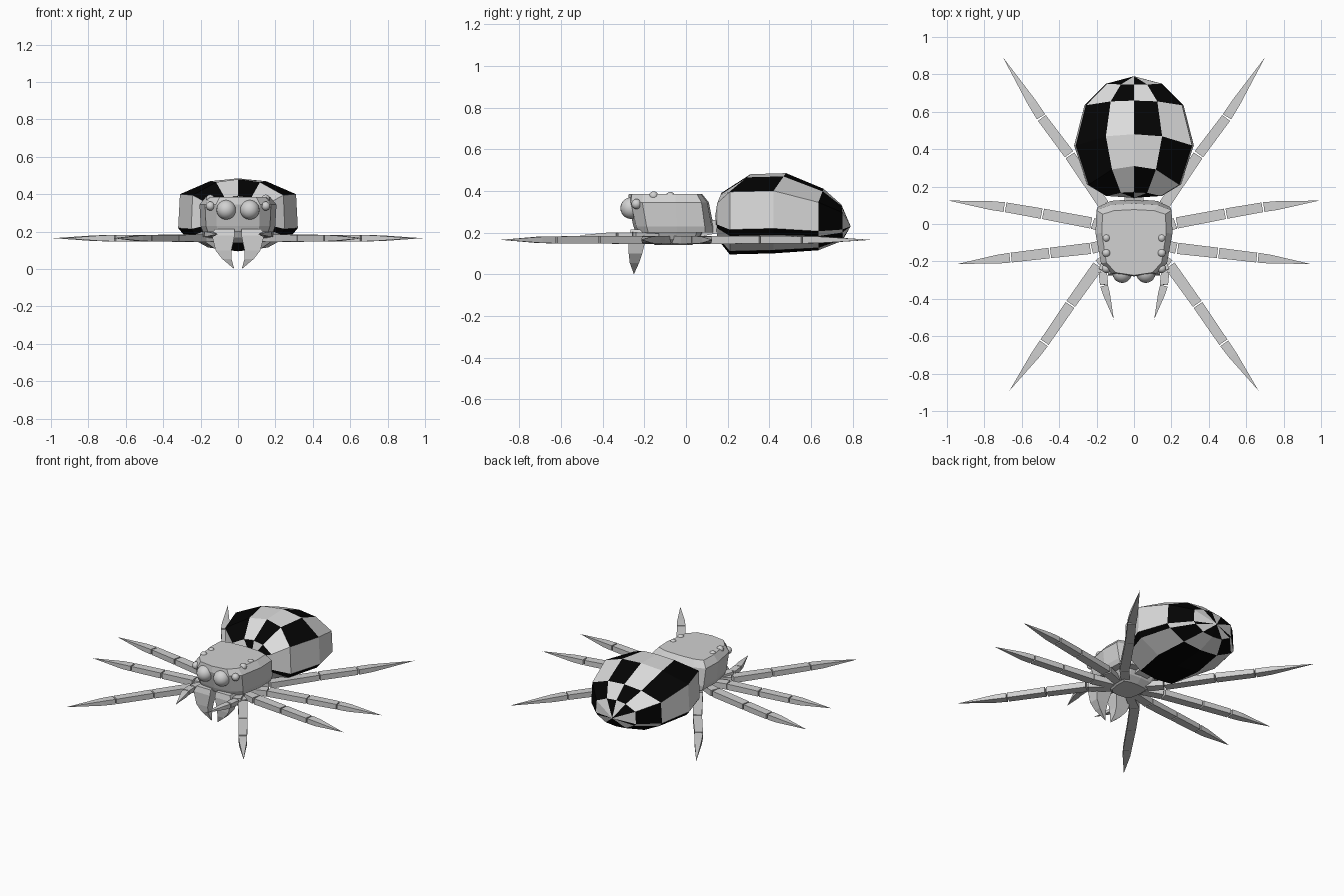
import bpy, bmesh, math
from mathutils import Vector

cube = bpy.data.objects.get("Cube")
if cube:
    bpy.data.objects.remove(cube)


def material(name, value):
    mat = bpy.data.materials.new(name)
    mat.use_nodes = True
    color = (value, value, value, 1)
    mat.diffuse_color = color
    mat.node_tree.nodes["Principled BSDF"].inputs["Base Color"].default_value = color
    return mat


BODY = material("body grey", 0.64)
LIGHT = material("abdomen light grey", 0.72)
BLACK = material("abdomen black", 0.001)


def finish(name, bm, mats):
    bmesh.ops.recalc_face_normals(bm, faces=bm.faces)
    mesh = bpy.data.meshes.new(name)
    bm.to_mesh(mesh)
    bm.free()
    for mat in mats:
        mesh.materials.append(mat)
    obj = bpy.data.objects.new(name, mesh)
    bpy.context.collection.objects.link(obj)
    return obj


def loft(name, rings, mats=(BODY,), rule=None, poles=(None, None)):
    """Skin a row of closed rings; each end is a flat cap or a fan to a pole."""
    bm = bmesh.new()
    loops = [[bm.verts.new(p) for p in ring] for ring in rings]
    n = len(loops[0])

    def add(verts, band, strip):
        face = bm.faces.new(verts)
        if rule:
            face.material_index = rule(band, strip)

    for band, (a, b) in enumerate(zip(loops, loops[1:])):
        for i in range(n):
            j = (i + 1) % n
            add((a[i], a[j], b[j], b[i]), band, i)
    for loop, pole, band in ((loops[0], poles[0], -1), (loops[-1], poles[1], len(loops) - 1)):
        if pole is None:
            add(loop, band, 0)
        else:
            tip = bm.verts.new(pole)
            for i in range(n):
                add((loop[i], loop[(i + 1) % n], tip), band, i)
    return finish(name, bm, mats)


def mirrored(half):
    """Complete a half outline whose first and last points lie on x = 0."""
    return half + [(-x, v) for x, v in half[-2:0:-1]]


def limb_segment(name, a, b, ra, rb, flat=0.65):
    """Flat-topped tapered bar from a to b; a zero end width gives a point."""
    a, b = Vector(a), Vector(b)
    d = (b - a).normalized()
    side = d.cross(Vector((0, 0, 1))).normalized()
    up = side.cross(d)

    def ring(center, r):
        corners = ((1, 1), (-1, 1), (-1, -1), (1, -1))
        return [center + side * s * r + up * t * r * flat for s, t in corners]

    if rb == 0:
        mid = a.lerp(b, 0.25)
        return loft(name, [ring(a, ra), ring(mid, ra * 0.9)], poles=(None, b))
    return loft(name, [ring(a, ra), ring(b, rb)])


def ball(name, center, radius):
    bm = bmesh.new()
    bmesh.ops.create_uvsphere(bm, u_segments=20, v_segments=12, radius=radius)
    bmesh.ops.translate(bm, verts=bm.verts, vec=center)
    for face in bm.faces:
        face.smooth = True
    return finish(name, bm, (BODY,))


# Abdomen: rings along y, each (y top, y side, half width, z low, z high)
section = mirrored([(0, 1), (0.47, 0.96), (0.97, 0.78), (1, 0.31), (0.92, 0.23), (0.5, 0.04), (0, 0)])
stations = [
    (0.17, 0.15, 0.15, 0.17, 0.39),
    (0.31, 0.21, 0.25, 0.095, 0.48),
    (0.48, 0.42, 0.32, 0.10, 0.485),
    (0.66, 0.635, 0.265, 0.115, 0.41),
    (0.745, 0.75, 0.15, 0.16, 0.335),
]
abdomen_rings = []
for y_top, y_side, w, low, high in stations:
    abdomen_rings.append([
        (u * w, y_side + (y_top - y_side) * max(0, (v - 0.78) / 0.22), low + v * (high - low))
        for u, v in section])


def checker(band, strip):
    step = min(strip, 11 - strip)  # strips counted from the top on either side
    if step >= 2:  # long stripes on flanks and belly, swapped at the tail
        return (step + (band == 3)) % 2
    if band == 1:  # the broad front band is the same on both sides
        return step
    return (band + strip + 1) % 2


loft("abdomen", abdomen_rings, (LIGHT, BLACK), checker, ((0, 0.14, 0.28), (0, 0.79, 0.23)))

# Head: outline stacked upward, each level (z, x scale, front scale, back scale)
outline = mirrored([(0, -0.28), (0.12, -0.265), (0.18, -0.21), (0.21, -0.05),
                    (0.205, 0.095), (0.13, 0.13), (0, 0.14)])
levels = [(0.20, 0.9, 0.86, 0.95), (0.23, 0.95, 0.9, 0.95),
          (0.345, 0.98, 1, 0.78), (0.385, 0.82, 0.98, 0.55)]
loft("head", [[(x * sx, y * (front if y < 0 else back), z) for x, y in outline]
              for z, sx, front, back in levels])

# Sternum and waist beneath the head
loft("sternum", [[(x * s, -0.06 + (y + 0.07) * s, z) for x, y in outline]
                 for z, s in ((0.14, 0.42), (0.17, 0.6), (0.21, 0.7))])
limb_segment("waist", (0, 0.05, 0.21), (0, 0.2, 0.24), 0.05, 0.05)

# Legs: hip, two joints, tip in plan
HIP_Z = 0.165
legs = {
    "rear_leg": [(0.16, 0.10), (0.345, 0.37), (0.495, 0.57), (0.70, 0.89)],
    "upper_middle_leg": [(0.225, 0.005), (0.49, 0.055), (0.69, 0.09), (0.99, 0.125)],
    "lower_middle_leg": [(0.23, -0.13), (0.45, -0.155), (0.66, -0.18), (0.94, -0.213)],
    "front_leg": [(0.19, -0.22), (0.34, -0.43), (0.48, -0.635), (0.665, -0.89)],
}
widths = [(0.024, 0.03), (0.03, 0.028), (0.028, 0.026), (0.026, 0)]
parts = ["hip", "thigh", "shin", "foot"]

for label, s in (("left", 1), ("right", -1)):
    for leg, joints in legs.items():
        start = Vector((joints[0][0] * 0.2, -0.06 + joints[0][1] * 0.2))
        points = [start] + [Vector(j) for j in joints]
        for part, (ra, rb), a, b in zip(parts, widths, points, points[1:]):
            gap = (b - a).normalized() * 0.004
            a, b = a + gap, b - gap if rb else b
            limb_segment(f"{label}_{leg}_{part}", (a.x * s, a.y, HIP_Z), (b.x * s, b.y, HIP_Z), ra, rb)

    # Feelers beside the jaws
    limb_segment(f"{label}_feeler_base", (0.12 * s, -0.14, 0.18), (0.165 * s, -0.25, 0.185), 0.024, 0.026)
    limb_segment(f"{label}_feeler_middle", (0.167 * s, -0.255, 0.185), (0.16 * s, -0.325, 0.187), 0.022, 0.022)
    limb_segment(f"{label}_feeler_tip", (0.16 * s, -0.33, 0.187), (0.108 * s, -0.51, 0.187), 0.021, 0)

    # Fangs: rectangular sections narrowing to a point, (z, inner x, outer x, front y, back y)
    fang = [(0.215, 0.02, 0.125, -0.265, -0.18), (0.18, 0.018, 0.14, -0.275, -0.19),
            (0.10, 0.035, 0.12, -0.275, -0.21), (0.055, 0.035, 0.085, -0.27, -0.225)]
    loft(f"{label}_fang", [[(i * s, f, z), (o * s, f, z), (o * s, b, z), (i * s, b, z)]
                           for z, i, o, f, b in fang], poles=(None, (0.02 * s, -0.25, 0.0)))

    # Eyes
    ball(f"{label}_main_eye", (0.063 * s, -0.263, 0.317), 0.052)
    ball(f"{label}_side_eye", (0.148 * s, -0.238, 0.337), 0.024)
    ball(f"{label}_front_top_eye", (0.148 * s, -0.155, 0.376), 0.022)
    ball(f"{label}_rear_top_eye", (0.148 * s, -0.075, 0.373), 0.022)
